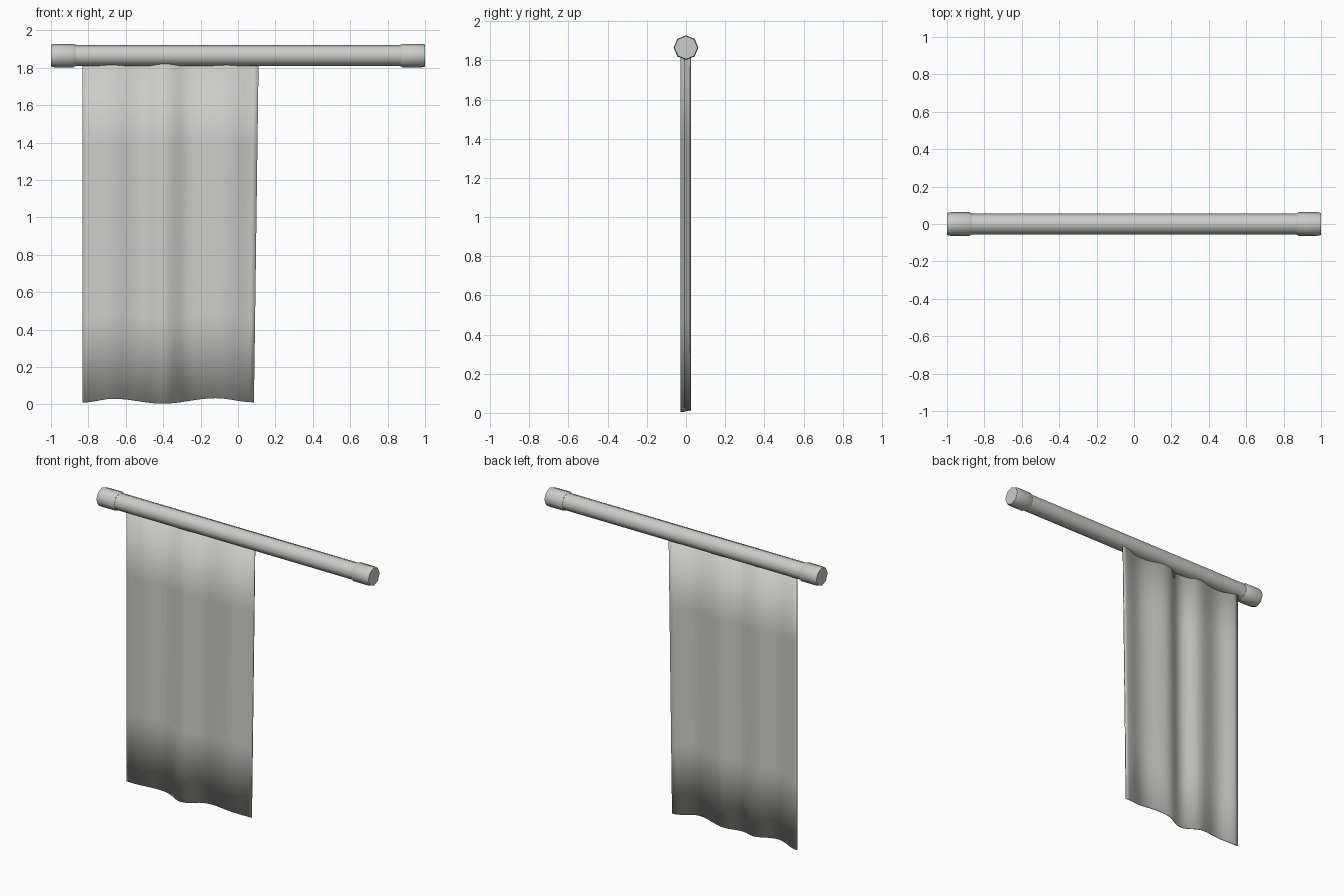
import bpy, bmesh, math

cube = bpy.data.objects.get("Cube")
if cube:
    bpy.data.objects.remove(cube, do_unlink=True)

ROD_Z = 1.865
SIDES = 8

grey = bpy.data.materials.new("light_grey")
grey.use_nodes = True
colour = (0.6, 0.6, 0.59, 1)
grey.diffuse_color = colour
grey.node_tree.nodes["Principled BSDF"].inputs["Base Color"].default_value = colour


def finish(name, bm, angle):
    bmesh.ops.recalc_face_normals(bm, faces=bm.faces)
    mesh = bpy.data.meshes.new(name)
    bm.to_mesh(mesh)
    bm.free()
    mesh.materials.append(grey)
    obj = bpy.data.objects.new(name, mesh)
    bpy.context.collection.objects.link(obj)
    bpy.ops.object.select_all(action='DESELECT')
    obj.select_set(True)
    bpy.context.view_layer.objects.active = obj
    bpy.ops.object.shade_smooth_by_angle(angle=math.radians(angle))
    return obj


def turned_bar(name, profile):
    """Closed solid turned about the rod axis from (x, radius) pairs."""
    bm = bmesh.new()
    rings = []
    for x, r in profile:
        ring = []
        for i in range(SIDES):
            a = math.tau * i / SIDES
            ring.append(bm.verts.new((x, r * math.sin(a), ROD_Z + r * math.cos(a))))
        rings.append(ring)
    for a, b in zip(rings, rings[1:]):
        for i in range(SIDES):
            j = (i + 1) % SIDES
            bm.faces.new((a[i], a[j], b[j], b[i]))
    bm.faces.new(rings[0])
    bm.faces.new(rings[-1])
    return finish(name, bm, 50)


def ease(points, x):
    """Smooth wave through the given (x, value) crests and troughs."""
    for (x0, v0), (x1, v1) in zip(points, points[1:]):
        if x <= x1:
            t = (x - x0) / (x1 - x0)
            return v0 + (v1 - v0) * (1 - math.cos(math.pi * t)) / 2
    return points[-1][1]


# Rod and its two end caps
turned_bar("rod", [(-0.9, 0.056), (0.9, 0.056)])
for side, label in ((1, "left"), (-1, "right")):
    cap = [(0.87, 0.058), (0.88, 0.063), (0.98, 0.063), (1.0, 0.059)]
    turned_bar(label + "_end_cap", [(side * x, r) for x, r in cap])

# Hanging cloth: folds in depth, wavy hem, slightly narrower at the bottom
LEFT, TOP_W, HEM_W = -0.83, 0.94, 0.915
folds = [(-0.83, 0.018), (-0.68, -0.01), (-0.52, 0.014), (-0.39, -0.024),
         (-0.25, 0.018), (-0.06, -0.008), (0.11, 0.023)]
hem = [(-0.83, 0.01), (-0.66, 0.03), (-0.39, 0.004), (-0.1, 0.033), (0.11, 0.011)]
COLS, ROWS = 36, 4
bm = bmesh.new()
grid = []
for r in range(ROWS + 1):
    v = r / ROWS
    row = []
    for c in range(COLS + 1):
        u = c / COLS
        x = LEFT + u * TOP_W
        low = ease(hem, x)
        row.append(bm.verts.new((LEFT + u * (HEM_W + (TOP_W - HEM_W) * v),
                                 ease(folds, x), low + (1.84 - low) * v)))
    grid.append(row)
for a, b in zip(grid, grid[1:]):
    for c in range(COLS):
        bm.faces.new((a[c], a[c + 1], b[c + 1], b[c]))
cloth = finish("hanging_cloth", bm, 40)
solid = cloth.modifiers.new("thickness", 'SOLIDIFY')
solid.thickness = 0.006
solid.offset = 0
